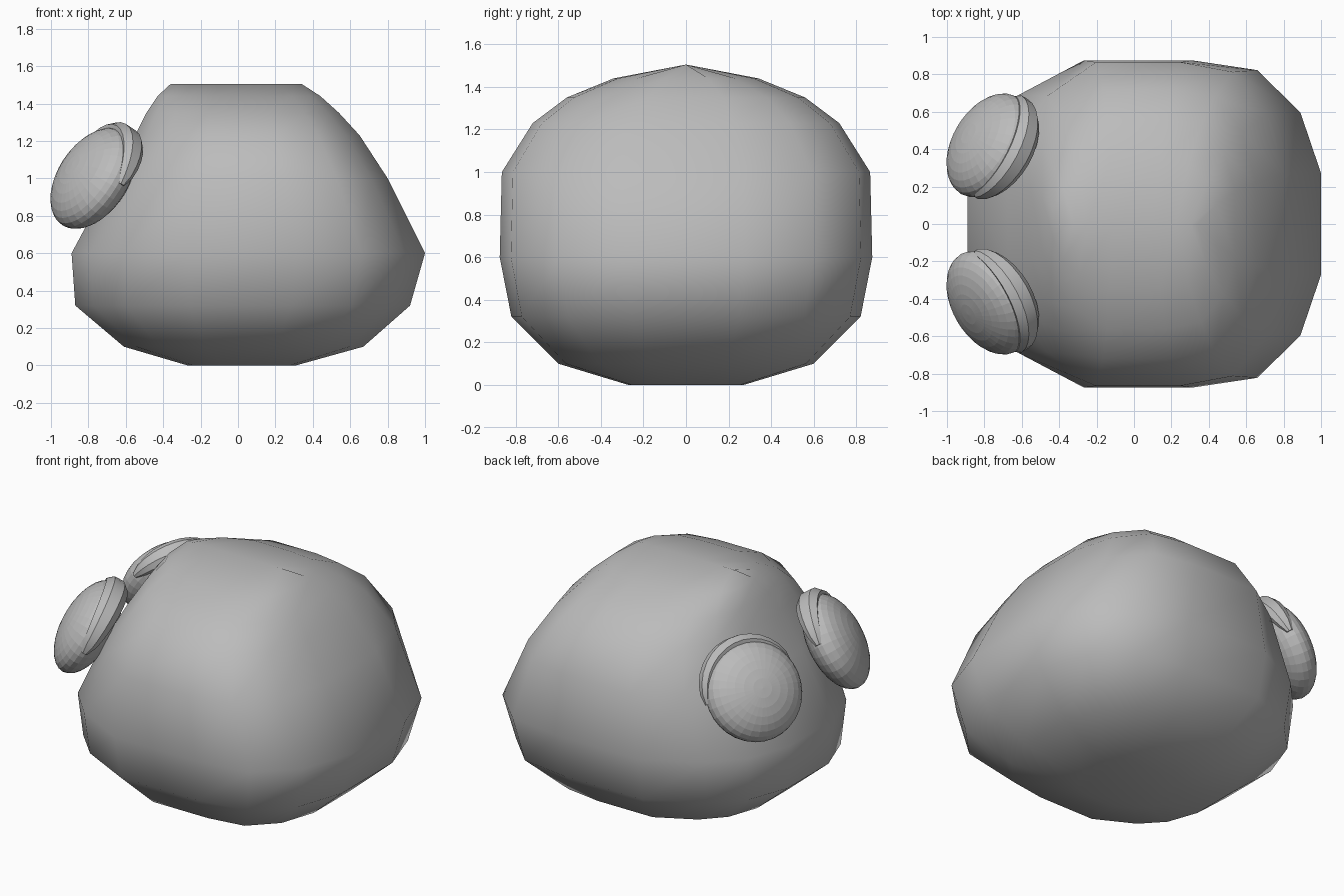
import bpy, bmesh, math
from mathutils import Vector, Matrix

if "Cube" in bpy.data.objects:
    bpy.data.objects.remove(bpy.data.objects["Cube"])

grey = bpy.data.materials.new("grey")
grey.diffuse_color = (0.5, 0.5, 0.5, 1)
grey.use_nodes = True
grey.node_tree.nodes["Principled BSDF"].inputs["Base Color"].default_value = grey.diffuse_color


def finish(bm, name, angle=None):
    bmesh.ops.remove_doubles(bm, verts=bm.verts, dist=0.0005)
    bmesh.ops.recalc_face_normals(bm, faces=bm.faces)
    me = bpy.data.meshes.new(name)
    bm.to_mesh(me)
    bm.free()
    me.materials.append(grey)
    ob = bpy.data.objects.new(name, me)
    bpy.context.collection.objects.link(ob)
    if angle is not None:
        bpy.context.view_layer.objects.active = ob
        ob.select_set(True)
        bpy.ops.object.shade_smooth_by_angle(angle=math.radians(angle))
        ob.select_set(False)
    return ob


def bridge(bm, rings):
    for a, b in zip(rings, rings[1:]):
        n = len(a)
        for i in range(n):
            bm.faces.new((a[i], a[(i + 1) % n], b[(i + 1) % n], b[i]))


# body: rounded-square rings (height, left, right, half depth)
LEVELS = [(0, -.27, .31, .27), (.10, -.61, .67, .60), (.32, -.87, .92, .82),
          (.60, -.89, 1.0, .875), (1.0, -.675, .80, .865), (1.23, -.55, .65, .72),
          (1.35, -.49, .54, .56), (1.44, -.43, .44, .34), (1.505, -.36, .34, 0)]
half = [(1, .31), (.89, .68), (.66, .94), (.31, 1),
        (-.3, 1), (-.69, .79), (-.89, .57), (-1, .25)]
outline = half + [(x, -y) for x, y in reversed(half)]
bm = bmesh.new()
rings = []
for z, left, right, depth in LEVELS:
    rings.append([bm.verts.new((x * (right if x > 0 else -left), y * depth, z))
                  for x, y in outline])
bridge(bm, rings)
bm.faces.new(rings[0])
finish(bm, "body", 180)

# eyes and eyelids, mirrored front to back
for side, label in ((1, "back"), (-1, "front")):
    tilt = math.radians(30)
    n = Vector((-.866 * math.cos(tilt), side * .5 * math.cos(tilt), math.sin(tilt)))
    u = Vector((.5, side * .866, 0))            # towards the outer side
    v = n.cross(u) * side
    if v.z < 0:
        v = -v
    centre = Vector((-.775, side * .42, 1.0))

    bm = bmesh.new()
    bmesh.ops.create_uvsphere(bm, u_segments=32, v_segments=16, radius=1)
    for p in bm.verts:
        x, y, z = p.co
        p.co = centre + u * x * .30 + v * y * .30 + n * z * .15
    finish(bm, label + "_eye")

    # eyelid: tapered band over the upper rim
    bm = bmesh.new()
    rings = []
    steps = 14
    section = [(-.075, -.03), (-.075, .01), (-.035, .045),
               (.035, .045), (.075, .01), (.06, -.03)]
    for i in range(steps + 1):
        t = i / steps
        a = math.radians(-5 + 160 * t)
        s = .25 + .75 * math.sin(math.pi * t) ** .6
        radial = u * math.cos(a) + v * math.sin(a)
        rings.append([bm.verts.new(centre + radial * (.295 + r * s) + n * (w * s - .02))
                      for w, r in section])
    bridge(bm, rings)
    bm.faces.new(rings[0])
    bm.faces.new(rings[-1])
    finish(bm, label + "_eyelid", 25)
